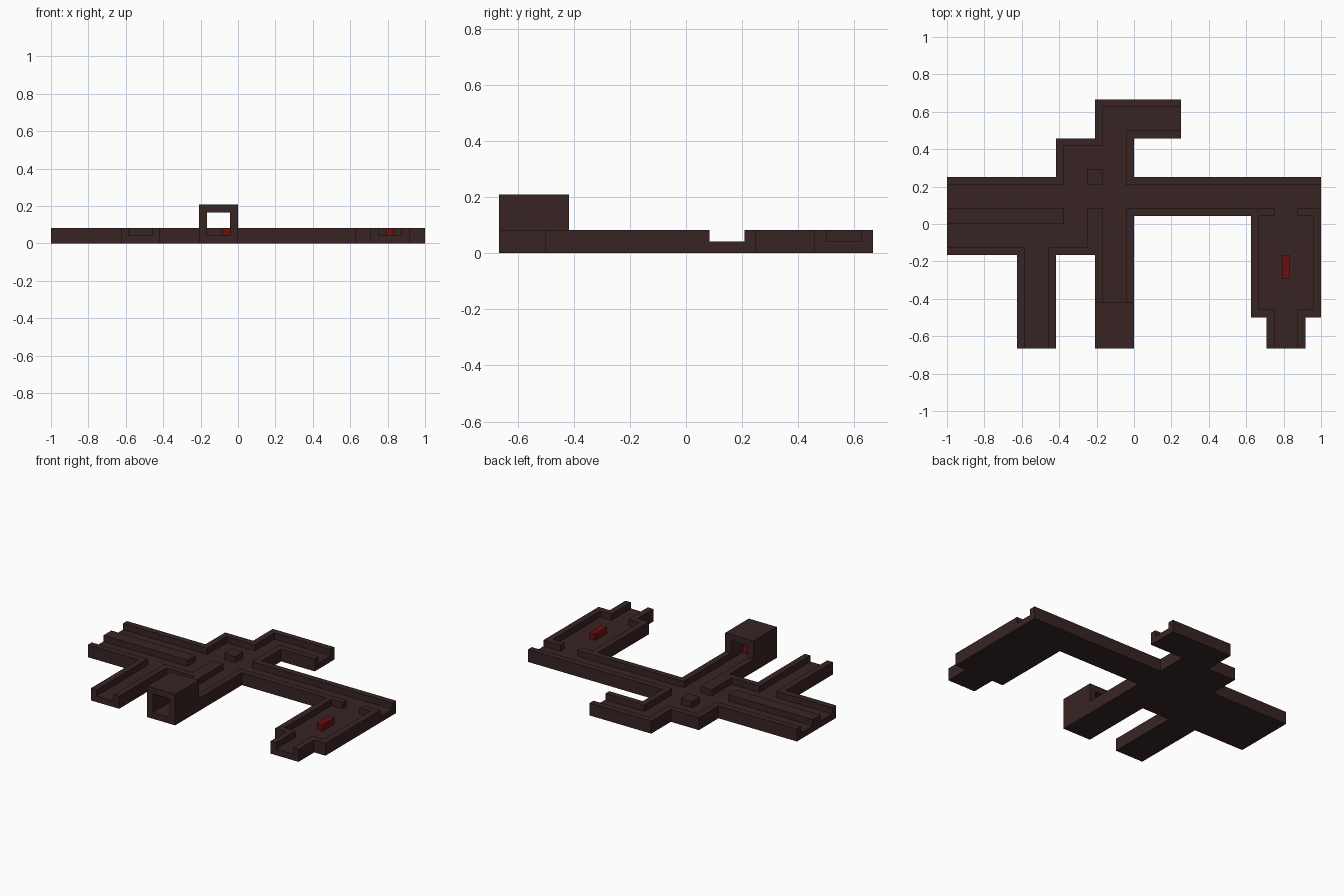
import bpy, bmesh, math
from mathutils import Vector

cube = bpy.data.objects.get("Cube")
if cube:
    bpy.data.objects.remove(cube)

U = 1 / 24                      # one block of the grid
ORIGIN = Vector((24, 16, 0))    # grid centre


def material(name, rgb):
    m = bpy.data.materials.new(name)
    m.use_nodes = True
    m.diffuse_color = (*rgb, 1)
    m.node_tree.nodes["Principled BSDF"].inputs["Base Color"].default_value = (*rgb, 1)
    return m


brown = material("dark_brown", (0.039, 0.0176, 0.0176))
red = material("deep_red", (0.15, 0.005, 0.005))


def blocks(x0, x1, y0, y1, z0, z1):
    return {(x, y, z) for x in range(x0, x1) for y in range(y0, y1) for z in range(z0, z1)}


def union(rects, z0, z1):
    return set().union(*(blocks(*r, z0, z1) for r in rects))


# Ground plan: each rectangle is x0, x1, y0, y1
floor = union([
    (0, 24, 12, 22),                                # west hall and crossing
    (9, 14, 0, 12), (19, 24, 0, 12),                # south passages
    (14, 24, 22, 27), (19, 30, 27, 32),             # north passage and its bend
    (24, 48, 17, 22),                               # east corridor
    (39, 48, 4, 17), (41, 46, 0, 4),                # east room and its exit
], 0, 1)

walls = union([
    # west hall
    (0, 15, 21, 22), (0, 10, 12, 13), (9, 10, 0, 12), (13, 14, 0, 12), (13, 18, 12, 13),
    # north passage
    (14, 15, 22, 27), (14, 20, 26, 27), (19, 20, 27, 32), (19, 30, 31, 32),
    (23, 30, 27, 28), (23, 24, 21, 28),
    # crossing to tunnel
    (18, 20, 12, 18), (19, 20, 6, 12), (23, 24, 6, 18),
    # east corridor
    (23, 48, 21, 22), (23, 42, 17, 18), (45, 48, 17, 18),
    # east room
    (39, 40, 4, 18), (47, 48, 4, 18), (39, 42, 4, 5), (45, 48, 4, 5),
    (41, 42, 0, 5), (45, 46, 0, 5),
], 1, 2)

tunnel = blocks(19, 24, 0, 6, 1, 5) - blocks(20, 23, 0, 6, 1, 4)

parts = {
    "floor": (floor, brown),
    "walls": (walls, brown),
    "hall_divider": (blocks(0, 15, 16, 18, 1, 2), brown),
    "crossing_pillar": (blocks(18, 20, 21, 23, 1, 2), brown),
    "tunnel": (tunnel, brown),
    "room_chest": (blocks(43, 44, 9, 12, 1, 2), red),
    "tunnel_chest": (blocks(22, 23, 2, 3, 1, 2), red),
}
solid = set().union(*(cells for cells, _ in parts.values()))


def build(name, cells, mat):
    """Skin the exposed sides of the blocks and merge flat areas."""
    bm = bmesh.new()
    for c in sorted(cells):
        centre = Vector(c) + Vector((0.5, 0.5, 0.5))
        for axis in range(3):
            for s in (-1, 1):
                n = [0, 0, 0]
                n[axis] = s
                if tuple(a + b for a, b in zip(c, n)) in solid:
                    continue
                n = Vector(n)
                u = Vector((n.y, n.z, n.x))
                v = n.cross(u)
                ring = [centre + (n + a * u + b * v) / 2
                        for a, b in ((-1, -1), (1, -1), (1, 1), (-1, 1))]
                bm.faces.new([bm.verts.new((p - ORIGIN) * U) for p in ring])
    bmesh.ops.remove_doubles(bm, verts=bm.verts, dist=U / 100)
    bmesh.ops.dissolve_limit(bm, angle_limit=math.radians(1), verts=bm.verts, edges=bm.edges)
    mesh = bpy.data.meshes.new(name)
    bm.to_mesh(mesh)
    bm.free()
    mesh.materials.append(mat)
    bpy.context.collection.objects.link(bpy.data.objects.new(name, mesh))


for part, (cells, mat) in parts.items():
    build(part, cells, mat)
